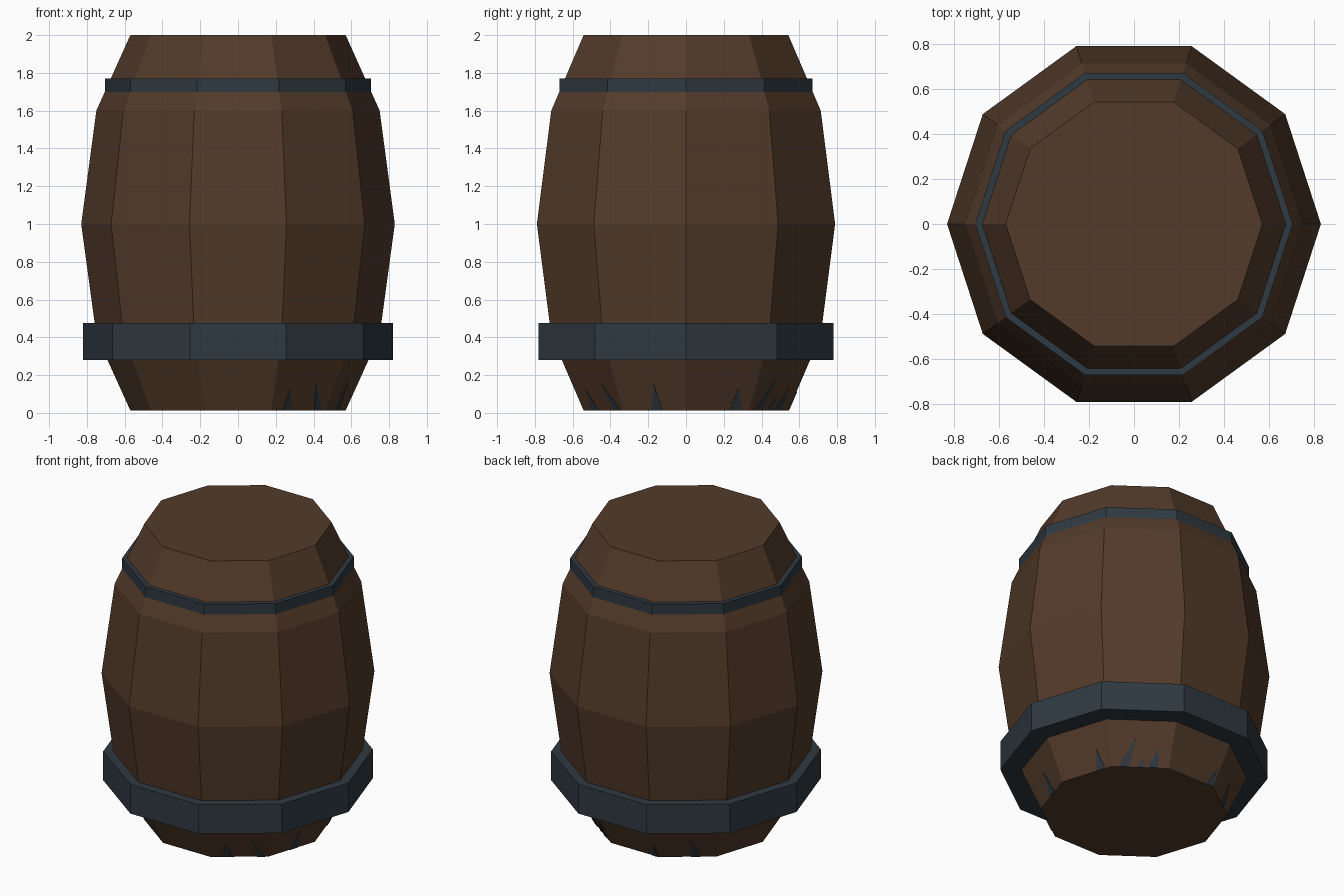
import bpy, bmesh, math
from mathutils import Vector

if "Cube" in bpy.data.objects:
    bpy.data.objects.remove(bpy.data.objects["Cube"])

SIDES = 10


def material(name, rgb):
    m = bpy.data.materials.new(name)
    m.diffuse_color = (*rgb, 1)
    m.use_nodes = True
    m.node_tree.nodes["Principled BSDF"].inputs["Base Color"].default_value = m.diffuse_color
    return m


wood = material("dark wood", (0.085, 0.043, 0.023))
iron = material("blue grey iron", (0.028, 0.041, 0.052))


def finish(bm, name, mat):
    bmesh.ops.recalc_face_normals(bm, faces=bm.faces)
    mesh = bpy.data.meshes.new(name)
    bm.to_mesh(mesh)
    bm.free()
    mesh.materials.append(mat)
    ob = bpy.data.objects.new(name, mesh)
    bpy.context.collection.objects.link(ob)
    return ob


def lathe(name, profile, mat, closed=False):
    """Ten-sided revolve of (radius, z) points; closed makes a hoop, else capped."""
    bm = bmesh.new()
    rings = [[bm.verts.new((r * math.cos(i * math.tau / SIDES),
                            r * math.sin(i * math.tau / SIDES), z))
              for i in range(SIDES)] for r, z in profile]
    pairs = list(zip(rings, rings[1:]))
    if closed:
        pairs.append((rings[-1], rings[0]))
    for a, b in pairs:
        for i in range(SIDES):
            j = (i + 1) % SIDES
            bm.faces.new((a[i], a[j], b[j], b[i]))
    if not closed:
        bm.faces.new(rings[0])
        bm.faces.new(rings[-1])
    return finish(bm, name, mat)


# Barrel body and its two hoops
lathe("barrel_body", [(0.57, 0.013), (0.75, 0.41), (0.83, 1.0),
                      (0.75, 1.6), (0.57, 2.0)], wood)
lathe("lower_hoop", [(0.67, 0.28), (0.82, 0.28), (0.82, 0.475), (0.67, 0.475)],
      iron, True)
lathe("upper_hoop", [(0.64, 1.70), (0.705, 1.70), (0.705, 1.77), (0.64, 1.77)],
      iron, True)

# Cracks at the foot: thin triangular plates lying on the sloped staves
# (stave direction in degrees, sideways offset, height, width, lean)
cracks = [(-54, -0.07, 0.11, 0.06, -0.02), (-54, 0.13, 0.14, 0.05, -0.06),
          (-18, 0.015, 0.14, 0.06, 0.0), (18, 0.10, 0.12, 0.06, 0.0),
          (54, -0.10, 0.17, 0.06, 0.07), (54, 0.0, 0.06, 0.04, 0.02),
          (54, 0.08, 0.12, 0.06, 0.03), (90, 0.15, 0.10, 0.05, 0.02),
          (126, 0.05, 0.13, 0.06, -0.03)]
bm = bmesh.new()
apothem = math.cos(math.pi / SIDES)
for deg, t, height, width, lean in cracks:
    a = math.radians(deg)
    out = Vector((math.cos(a), math.sin(a), 0))
    side = Vector((-math.sin(a), math.cos(a), 0))

    def point(s, z, lift):
        r = (0.57 + (z - 0.013) * 0.18 / 0.397) * apothem + lift
        return bm.verts.new(out * r + side * s + Vector((0, 0, z)))

    tri = [(t - width / 2, 0.013), (t + width / 2, 0.013), (t + lean, 0.013 + height)]
    inner = [point(s, z, -0.002) for s, z in tri]
    outer = [point(s, z, 0.004) for s, z in tri]
    bm.faces.new(inner)
    bm.faces.new(outer)
    for i in range(3):
        j = (i + 1) % 3
        bm.faces.new((inner[i], inner[j], outer[j], outer[i]))
finish(bm, "foot_cracks", iron)
